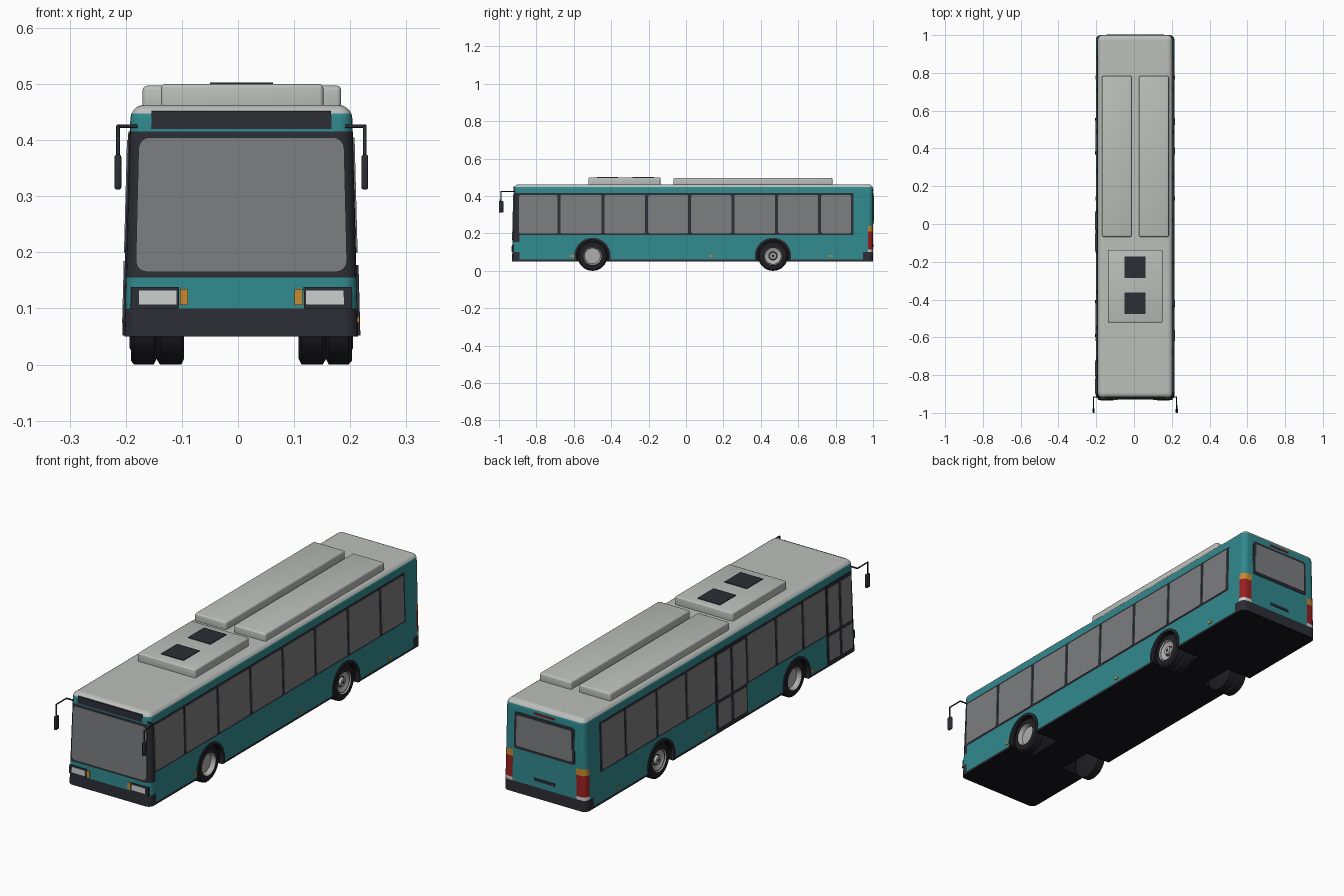
import bpy, bmesh, math
from mathutils import Vector

cube = bpy.data.objects.get("Cube")
if cube:
    bpy.data.objects.remove(cube, do_unlink=True)

CX = 0.006                      # centre line of the body
FRONT, BACK, HALF = -0.93, 1.0, 0.2
AXLES = (-0.5, 0.465)
AXLE_Z = 0.08

# Materials
COLOURS = {
    "teal paint": (0.030, 0.250, 0.270),
    "roof grey": (0.50, 0.52, 0.49),
    "dark trim": (0.026, 0.027, 0.036),
    "window glass": (0.200, 0.207, 0.215),
    "underside black": (0.008, 0.008, 0.010),
    "tyre rubber": (0.014, 0.014, 0.017),
    "lamp white": (0.60, 0.61, 0.61),
    "indicator orange": (0.58, 0.25, 0.03),
    "tail red": (0.32, 0.014, 0.014),
    "wheel metal": (0.42, 0.42, 0.41),
}
MATS = []
for label, rgb in COLOURS.items():
    m = bpy.data.materials.new(label)
    m.use_nodes = True
    m.diffuse_color = (*rgb, 1)
    m.node_tree.nodes["Principled BSDF"].inputs["Base Color"].default_value = (*rgb, 1)
    MATS.append(m)
TEAL, ROOF, DARK, GLASS, UNDER, TYRE, WHITE, ORANGE, RED, METAL = range(len(MATS))


def warp(co):
    """Taper the sides inward with height and lean the front back a little."""
    x, y, z = co
    lean = 0.025 * (z - 0.05) if y < -0.9 else 0
    return Vector((CX + x * (1.04 - 0.13 * (z - 0.05)), y + lean, z))


def finish(name, bm, smooth=None):
    bmesh.ops.recalc_face_normals(bm, faces=bm.faces)
    mesh = bpy.data.meshes.new(name)
    bm.to_mesh(mesh)
    bm.free()
    for m in MATS:
        mesh.materials.append(m)
    ob = bpy.data.objects.new(name, mesh)
    bpy.context.collection.objects.link(ob)
    if smooth:
        shade(ob, smooth)
    return ob


def shade(ob, angle):
    bpy.ops.object.select_all(action='DESELECT')
    ob.select_set(True)
    bpy.context.view_layer.objects.active = ob
    bpy.ops.object.shade_smooth_by_angle(angle=math.radians(angle))


def box_mesh(x, y, z):
    bm = bmesh.new()
    bmesh.ops.create_cube(bm, size=1)
    for v in bm.verts:
        v.co = [(a + b) / 2 + c * (b - a) for (a, b), c in zip((x, y, z), v.co)]
    return bm


def box(name, mat, x, y, z, bevel=0):
    bm = box_mesh(x, y, z)
    if bevel:
        bmesh.ops.bevel(bm, geom=bm.edges[:], offset=bevel, segments=3,
                        profile=0.5, affect='EDGES')
    for f in bm.faces:
        f.material_index = mat
    return finish(name, bm, 35)


def plate(name, mat, side, points, out=0.003):
    """Thin plate lying on one side of the body, from (u, z) points."""
    place = {"front": lambda u, z, d: (u, FRONT - d, z),
             "back": lambda u, z, d: (u, BACK + d, z),
             "left": lambda u, z, d: (HALF + d, u, z),
             "right": lambda u, z, d: (-HALF - d, u, z)}[side]
    bm = bmesh.new()
    outer, inner = [[bm.verts.new(warp(place(u, z, d))) for u, z in points]
                    for d in (out, out - 0.009)]
    bm.faces.new(outer)
    bm.faces.new(inner)
    n = len(points)
    for i in range(n):
        j = (i + 1) % n
        bm.faces.new((outer[i], outer[j], inner[j], inner[i]))
    for f in bm.faces:
        f.material_index = mat
    return finish(name, bm)


def rect(u0, u1, z0, z1, r=0.0):
    if not r:
        return [(u0, z0), (u1, z0), (u1, z1), (u0, z1)]
    corners = ((u1 - r, z1 - r), (u0 + r, z1 - r), (u0 + r, z0 + r), (u1 - r, z0 + r))
    return [(cu + r * math.cos(math.pi / 2 * (q + k / 4)),
             cz + r * math.sin(math.pi / 2 * (q + k / 4)))
            for q, (cu, cz) in enumerate(corners) for k in range(5)]


# Body shell, painted in bands
def paint(c, n):
    x, y, z = c
    if n.z < -0.9:
        return UNDER
    if z > 0.447:
        return ROOF
    if z < 0.06 or (z < 0.1 and (y < -0.89 or y > 0.945)):
        return DARK
    if y > 0.972 and abs(x) > 0.155 and z < 0.24:
        return WHITE if z < 0.115 else RED if z < 0.21 else ORANGE
    if y < -0.89 and 0.155 < z < 0.415:
        return DARK
    if 0.192 < z < 0.415 and y < 0.895 and abs(x) > 0.19:
        return DARK
    return TEAL


bm = box_mesh((-HALF, HALF), (FRONT, BACK), (0.05, 0.463))
edges = [e for e in bm.edges if max(v.co.z for v in e.verts) > 0.4]
bmesh.ops.bevel(bm, geom=edges, offset=0.025, segments=5, profile=0.5, affect='EDGES')
cuts = [(2, z) for z in (0.06, 0.1, 0.115, 0.155, 0.192, 0.21, 0.24, 0.415, 0.447)]
cuts += [(1, y) for y in (-0.89, 0.895, 0.945, 0.972)] + [(0, -0.155), (0, 0.155)]
for axis, pos in cuts:
    co, no = Vector(), Vector()
    co[axis], no[axis] = pos, 1
    bmesh.ops.bisect_plane(bm, geom=bm.verts[:] + bm.edges[:] + bm.faces[:],
                           plane_co=co, plane_no=no)
bm.normal_update()
for f in bm.faces:
    f.material_index = paint(f.calc_center_median(), f.normal)
for v in bm.verts:
    v.co = warp(v.co)
body = finish("body_shell", bm)


# Wheels: profiles turned about the axle
def lathe(bm, profile, centre, sign, steps=36):
    rings = []
    for d, r, _ in profile:
        rings.append([bm.verts.new((centre[0] + sign * d,
                                    centre[1] + r * math.cos(math.tau * i / steps),
                                    centre[2] + r * math.sin(math.tau * i / steps)))
                      for i in range(steps)])
    for a, b, (_, _, mat) in zip(rings, rings[1:], profile):
        for i in range(steps):
            j = (i + 1) % steps
            bm.faces.new((a[i], a[j], b[j], b[i])).material_index = mat
    bm.faces.new(rings[0]).material_index = profile[0][2]
    bm.faces.new(rings[-1]).material_index = profile[-1][2]


outer_tyre = [(-0.046, 0.070, TYRE), (-0.041, 0.08, TYRE), (-0.006, 0.08, TYRE),
              (0, 0.073, TYRE), (0, 0.054, DARK), (0.002, 0.050, METAL)]
inner_tyre = [(-0.095, 0.07, TYRE), (-0.09, 0.08, TYRE), (-0.052, 0.08, TYRE)]
front_hub = [(-0.004, 0.046, METAL), (-0.018, 0.042, METAL), (-0.018, 0.015, METAL)]
rear_hub = [(-0.003, 0.047, DARK), (-0.005, 0.043, METAL), (-0.014, 0.025, DARK),
            (-0.014, 0.02, METAL), (-0.002, 0.018, METAL), (-0.002, 0.008, DARK)]
for sign, side in ((1, "left"), (-1, "right")):
    for axle, end in zip(AXLES, ("front", "rear")):
        # Wheel well cut from the shell
        bm = bmesh.new()
        lathe(bm, [(0.085, 0.09, UNDER), (0.3, 0.09, UNDER)], (CX, axle, AXLE_Z), sign)
        cutter = finish("wheel_well_cutter", bm)
        cutter.hide_render = True
        mod = body.modifiers.new("well", 'BOOLEAN')
        mod.operation, mod.solver, mod.object = 'DIFFERENCE', 'EXACT', cutter
        bpy.context.view_layer.objects.active = body
        bpy.ops.object.modifier_apply(modifier=mod.name)
        bpy.data.objects.remove(cutter, do_unlink=True)
        # Arch trim
        sweep = [math.radians(-17 + 214 * i / 24) for i in range(25)]
        arc = [(axle + r * math.cos(a), AXLE_Z + r * math.sin(a))
               for r, angles in ((0.097, sweep), (0.086, sweep[::-1])) for a in angles]
        plate(f"{end}_{side}_arch_trim", DARK, side, arc, 0.004)
        # Wheel
        bm = bmesh.new()
        prof = outer_tyre + front_hub if end == "front" else inner_tyre + outer_tyre + rear_hub
        lathe(bm, prof, (CX + sign * 0.197, axle, AXLE_Z), sign)
        finish(f"{end}_{side}_wheel", bm, 35)
shade(body, 30)

# Side windows
ROWS = {"left": [(-0.9, -0.68, -0.443, -0.21, 0.02, 0.25, 0.485, 0.715, 0.89)],
        "right": [(0.07, 0.28, 0.49, 0.715, 0.89), (-0.72, -0.55, -0.36, -0.15)]}
for side, rows in ROWS.items():
    for row in rows:
        for a, b in zip(row, row[1:]):
            plate("side_window", GLASS, side, rect(a + 0.008, b - 0.008, 0.2, 0.405, 0.008))
    for y in (-0.61, 0.135, 0.775):
        plate("side_marker", ORANGE, side, rect(y - 0.01, y + 0.01, 0.075, 0.085))

# Doors with two leaves each
for name, y0, y1 in (("front_door", -0.905, -0.72), ("middle_door", -0.15, 0.07)):
    plate(name, DARK, "right", rect(y0, y1, 0.062, 0.415), 0.003)
    mid = (y0 + y1) / 2
    for a, b in ((y0, mid), (mid, y1)):
        for z0, z1 in ((0.075, 0.185), (0.2, 0.4)):
            plate(name + "_glass", GLASS, "right",
                  rect(a + 0.009, b - 0.009, z0, z1, 0.006), 0.005)

# Front: windscreen, sign board, lamps
plate("windscreen", GLASS, "front", rect(-0.184, 0.184, 0.165, 0.405, 0.02))
plate("sign_board", DARK, "front", rect(-0.162, 0.162, 0.42, 0.452), 0.002)
for s in (-1, 1):
    def span(a, b, z0, z1, r=0.0):
        return rect(min(s * a, s * b), max(s * a, s * b), z0, z1, r)
    plate("headlight_frame", DARK, "front", span(0.108, 0.191, 0.1, 0.138), 0.003)
    plate("headlight", WHITE, "front", span(0.112, 0.177, 0.107, 0.132), 0.005)
    plate("front_indicator", ORANGE, "front", span(0.092, 0.106, 0.106, 0.135))

# Back: window, brake strip, handle
plate("rear_window_frame", DARK, "back", rect(-0.15, 0.15, 0.25, 0.415, 0.012), 0.002)
plate("rear_window", GLASS, "back", rect(-0.138, 0.138, 0.263, 0.403, 0.01), 0.004)
plate("brake_strip", RED, "back", rect(-0.05, 0.05, 0.426, 0.434))
plate("rear_handle", DARK, "back", rect(-0.05, 0.05, 0.128, 0.14))

# Roof pods and fans
box("front_roof_pod", ROOF, (-0.137, 0.152), (-0.522, -0.137), (0.45, 0.5), 0.007)
for a, b in ((-0.17, -0.012), (0.026, 0.184)):
    box("rear_roof_pod", ROOF, (a, b), (-0.068, 0.783), (0.45, 0.497), 0.008)
for y in (-0.228, -0.42):
    box("roof_fan", DARK, (-0.05, 0.062), (y - 0.057, y + 0.057), (0.496, 0.503))

# Mirrors on bent arms
for s, side in ((1, "left"), (-1, "right")):
    cu = bpy.data.curves.new(f"{side}_mirror_arm", 'CURVE')
    cu.dimensions, cu.bevel_depth, cu.bevel_resolution = '3D', 0.0035, 1
    cu.use_fill_caps = True
    path = ((0.185, -0.917, 0.425), (0.22, -0.917, 0.425), (0.22, -0.99, 0.425),
            (0.22, -0.99, 0.36))
    sp = cu.splines.new('POLY')
    sp.points.add(len(path) - 1)
    for p, (x, y, z) in zip(sp.points, path):
        p.co = (CX + s * x, y, z, 1)
    cu.materials.append(MATS[DARK])
    bpy.context.collection.objects.link(bpy.data.objects.new(cu.name, cu))
    x = CX + s * 0.22
    box(f"{side}_mirror", DARK, (x - 0.006, x + 0.006), (-1.0, -0.977), (0.312, 0.374), 0.004)
